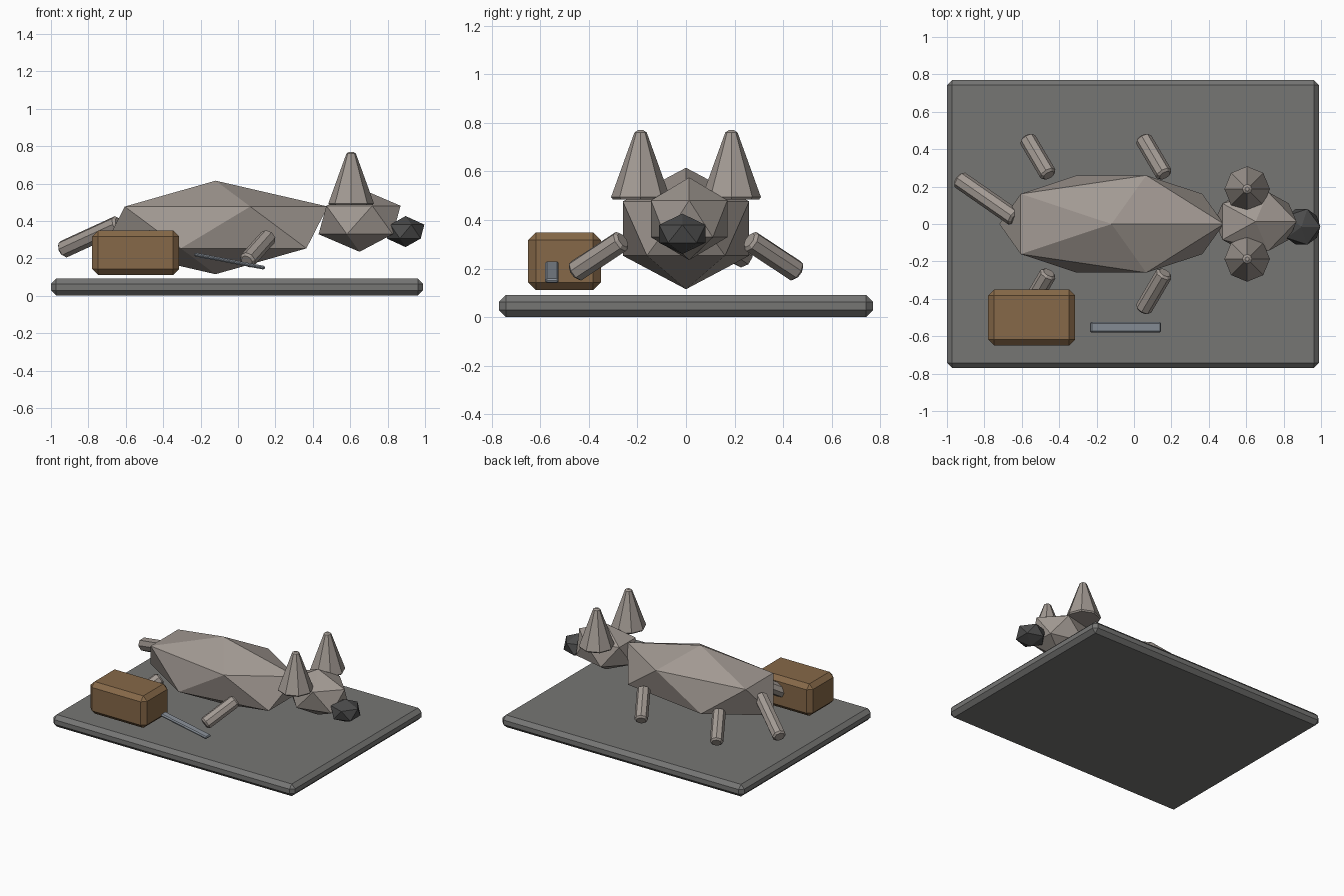
import bpy
import math
from mathutils import Vector

if "Cube" in bpy.data.objects:
    bpy.data.objects.remove(bpy.data.objects["Cube"])


def material(name, rgb):
    m = bpy.data.materials.new(name)
    m.diffuse_color = (*rgb, 1)
    m.use_nodes = True
    m.node_tree.nodes["Principled BSDF"].inputs["Base Color"].default_value = m.diffuse_color
    return m


FUR = material("fur", (0.36, 0.32, 0.29))
DARK = material("dark_grey", (0.07, 0.07, 0.07))
STONE = material("stone", (0.18, 0.18, 0.175))
WOOD = material("brown", (0.24, 0.14, 0.065))
STEEL = material("steel", (0.25, 0.28, 0.32))


def finish(name, mat, bevel=0):
    ob = bpy.context.object
    ob.name = name
    ob.data.materials.append(mat)
    if bevel:
        b = ob.modifiers.new("Bevel", 'BEVEL')
        b.width = bevel
        b.segments = 1
        b.limit_method = 'ANGLE'
        b.angle_limit = math.radians(60)
    return ob


def box(name, loc, size, mat, bevel, tilt=0):
    bpy.ops.mesh.primitive_cube_add(size=1, location=loc, rotation=(0, tilt, 0))
    bpy.context.object.scale = size
    bpy.ops.object.transform_apply(location=False, rotation=False, scale=True)
    return finish(name, mat, bevel)


def blob(name, loc, radii, mat):
    bpy.ops.mesh.primitive_ico_sphere_add(subdivisions=1, radius=1, location=loc)
    bpy.context.object.scale = radii
    return finish(name, mat)


def limb(name, a, b, radius):
    a, b = Vector(a), Vector(b)
    d = b - a
    bpy.ops.mesh.primitive_cylinder_add(
        vertices=8, radius=radius, depth=d.length, location=(a + b) / 2,
        rotation=d.to_track_quat('Z', 'Y').to_euler())
    return finish(name, FUR, 0.012)


# Slab and objects beside the animal
box("slab", (-0.005, 0, 0.046), (1.99, 1.54, 0.09), STONE, 0.028)
box("crate", (-0.547, -0.5, 0.23), (0.465, 0.30, 0.238), WOOD, 0.032)
box("blade", (-0.045, -0.552, 0.185), (0.385, 0.056, 0.02), STEEL, 0.007, 0.19)

# Faceted body, head and snout
blob("body", (-0.12, 0, 0.365), (0.671, 0.306, 0.25), FUR)
blob("head", (0.65, 0.013, 0.405), (0.245, 0.185, 0.17), FUR)
blob("snout", (0.896, -0.015, 0.343), (0.112, 0.112, 0.083), DARK)

# Ears and splayed legs, mirrored left and right
for side, s in (("right", -1), ("left", 1)):
    bpy.ops.mesh.primitive_cone_add(vertices=8, radius1=0.125, radius2=0.022,
                                    depth=0.285, location=(0.605, 0.187 * s, 0.627))
    finish(side + "_ear", FUR, 0.01)
    for end, x in (("front", 0.165), ("rear", -0.455)):
        limb(f"{end}_{side}_leg", (x, 0.26 * s, 0.317), (x - 0.118, 0.46 * s, 0.185), 0.046)

# Tail
limb("tail", (-0.635, 0.03, 0.385), (-0.94, 0.242, 0.245), 0.048)
